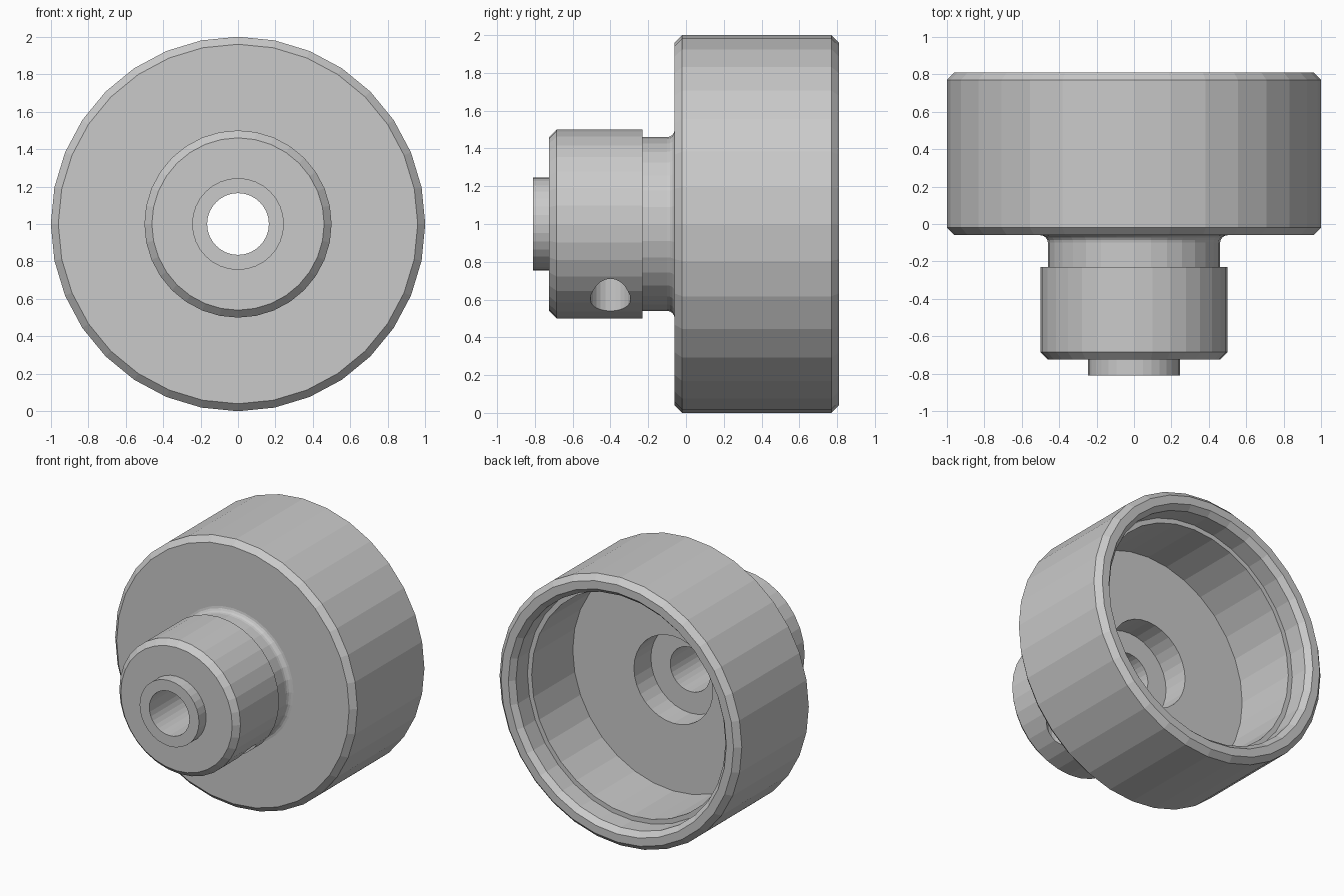
import bpy, bmesh, math
from mathutils import Matrix, Vector

cube = bpy.data.objects.get("Cube")
if cube:
    bpy.data.objects.remove(cube)

SIDES = 32
AXIS_Z = 1.0


def make_material(name, value):
    mat = bpy.data.materials.new(name)
    mat.use_nodes = True
    color = (value, value, value, 1)
    mat.diffuse_color = color
    mat.node_tree.nodes["Principled BSDF"].inputs["Base Color"].default_value = color
    return mat


def make_object(name, bm):
    bmesh.ops.recalc_face_normals(bm, faces=bm.faces)
    mesh = bpy.data.meshes.new(name)
    bm.to_mesh(mesh)
    bm.free()
    obj = bpy.data.objects.new(name, mesh)
    bpy.context.collection.objects.link(obj)
    return obj


def lathe(name, profile):
    """Turn a closed (y, radius) profile around the horizontal y axis."""
    bm = bmesh.new()
    rings = []
    for i in range(SIDES):
        a = 2 * math.pi * i / SIDES
        rings.append([bm.verts.new((r * math.cos(a), y, AXIS_Z + r * math.sin(a)))
                      for y, r in profile])
    n = len(profile)
    for i in range(SIDES):
        a, b = rings[i], rings[(i + 1) % SIDES]
        for j in range(n):
            k = (j + 1) % n
            bm.faces.new((a[j], a[k], b[k], b[j]))
    return make_object(name, bm)


# Outside of the part, front to back: boss, hub, neck
FRONT, BACK, DRUM, BEVEL = -0.81, 0.81, -0.06, 0.04
outside = [(FRONT, 0.165), (FRONT, 0.245), (-0.725, 0.245), (-0.725, 0.46),
           (-0.685, 0.5), (-0.23, 0.5), (-0.23, 0.46)]
# Rounded corner between neck and drum
fillet = [(DRUM - BEVEL + BEVEL * math.sin(t), 0.5 - BEVEL * math.cos(t))
          for t in (math.pi / 2 * i / 4 for i in range(5))]
# Drum with bevelled edges
drum = [(DRUM, 0.96), (DRUM + BEVEL, 1.0), (BACK - BEVEL, 1.0), (BACK, 0.96)]
# Inside, back to front: rim, counterbore, cavity, recess, bore
inside = [(BACK, 0.9), (BACK - BEVEL, 0.865), (0.635, 0.865), (0.635, 0.83),
          (0.15, 0.83), (0.15, 0.325), (-0.05, 0.325), (-0.05, 0.165)]

body = lathe("drum_and_hub", outside + fillet + drum + inside)
body.data.materials.append(make_material("plain grey", 0.59))

# Blind clamp screw hole, drilled upward beside the bore
HOLE_BOTTOM, HOLE_TOP = 0.4, 1.0
bm = bmesh.new()
bmesh.ops.create_cone(bm, cap_ends=True, segments=24, radius1=0.106, radius2=0.106,
                      depth=HOLE_TOP - HOLE_BOTTOM,
                      matrix=Matrix.Translation(Vector((0.3, -0.4, (HOLE_TOP + HOLE_BOTTOM) / 2))))
cutter = make_object("screw_hole_cutter", bm)
cutter.hide_render = True
cut = body.modifiers.new("screw_hole", 'BOOLEAN')
cut.object = cutter
cut.operation = 'DIFFERENCE'
cut.solver = 'EXACT'
bpy.context.view_layer.objects.active = body
bpy.ops.object.modifier_apply(modifier=cut.name)
bpy.data.objects.remove(cutter)
